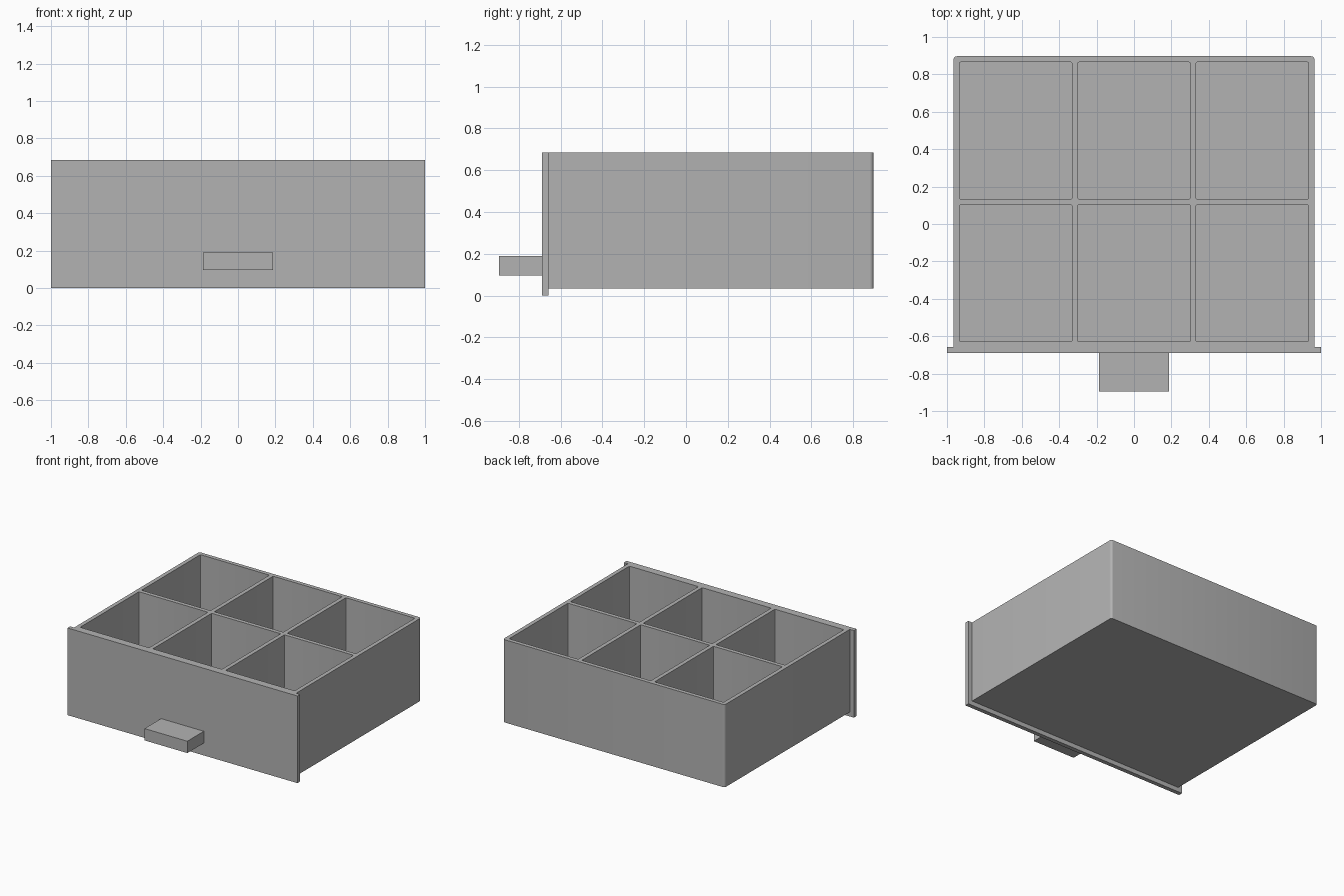
import bpy
import bmesh

if "Cube" in bpy.data.objects:
    bpy.data.objects.remove(bpy.data.objects["Cube"], do_unlink=True)

grey = bpy.data.materials.new("plain_grey")
grey.use_nodes = True
colour = (0.45, 0.45, 0.45, 1)
grey.diffuse_color = colour
grey.node_tree.nodes["Principled BSDF"].inputs["Base Color"].default_value = colour


def add_block(bm, low, high, radius=0, round_front=True):
    """Add a box between two corners, optionally rounding its upright edges."""
    verts = bmesh.ops.create_cube(bm, size=1)["verts"]
    for v in verts:
        v.co = [(a + b) / 2 + c * (b - a) for a, b, c in zip(low, high, v.co)]
    if radius:
        edges = {e for v in verts for e in v.link_edges}
        upright = [e for e in edges
                   if abs(e.verts[0].co.z - e.verts[1].co.z) > radius
                   and (round_front or e.verts[0].co.y > 0)]
        bmesh.ops.bevel(bm, geom=upright, offset=radius, segments=4,
                        profile=0.5, affect='EDGES')


def make_object(name, bm):
    mesh = bpy.data.meshes.new(name)
    bmesh.ops.recalc_face_normals(bm, faces=bm.faces)
    bm.to_mesh(mesh)
    bm.free()
    mesh.materials.append(grey)
    obj = bpy.data.objects.new(name, mesh)
    bpy.context.collection.objects.link(obj)
    return obj


def block(name, *args):
    bm = bmesh.new()
    add_block(bm, *args)
    return make_object(name, bm)


# Main dimensions
top, base, wall = 0.685, 0.035, 0.032
side, front, joint, back = 0.965, -0.69, -0.657, 0.897

# Drawer body with rounded back corners
body = block("drawer_body", (-side, joint, base), (side, back, top), 0.018, False)

# Six compartments, cut as a grid of three by two
columns, rows = 3, 2
inner_front = joint + 0.028
width = (2 * side - (columns + 1) * wall) / columns
depth = (back - wall - inner_front - wall * (rows - 1)) / rows
bm = bmesh.new()
for i in range(columns):
    for j in range(rows):
        x = -side + wall + i * (width + wall)
        y = inner_front + j * (depth + wall)
        add_block(bm, (x, y, base + wall), (x + width, y + depth, top + 0.1), 0.006)
cutter = make_object("compartment_cutter", bm)
cutter.hide_render = True

cut = body.modifiers.new("compartments", 'BOOLEAN')
cut.operation = 'DIFFERENCE'
cut.solver = 'EXACT'
cut.object = cutter
bpy.ops.object.select_all(action='DESELECT')
bpy.context.view_layer.objects.active = body
body.select_set(True)
bpy.ops.object.modifier_apply(modifier=cut.name)
bpy.data.objects.remove(cutter, do_unlink=True)
bpy.ops.object.shade_smooth_by_angle()

# Front panel, overhanging the sides and bottom
block("front_panel", (-1, front, 0), (1, joint, top))

# Handle block
block("handle", (-0.186, -0.895, 0.097), (0.186, front, 0.19))
